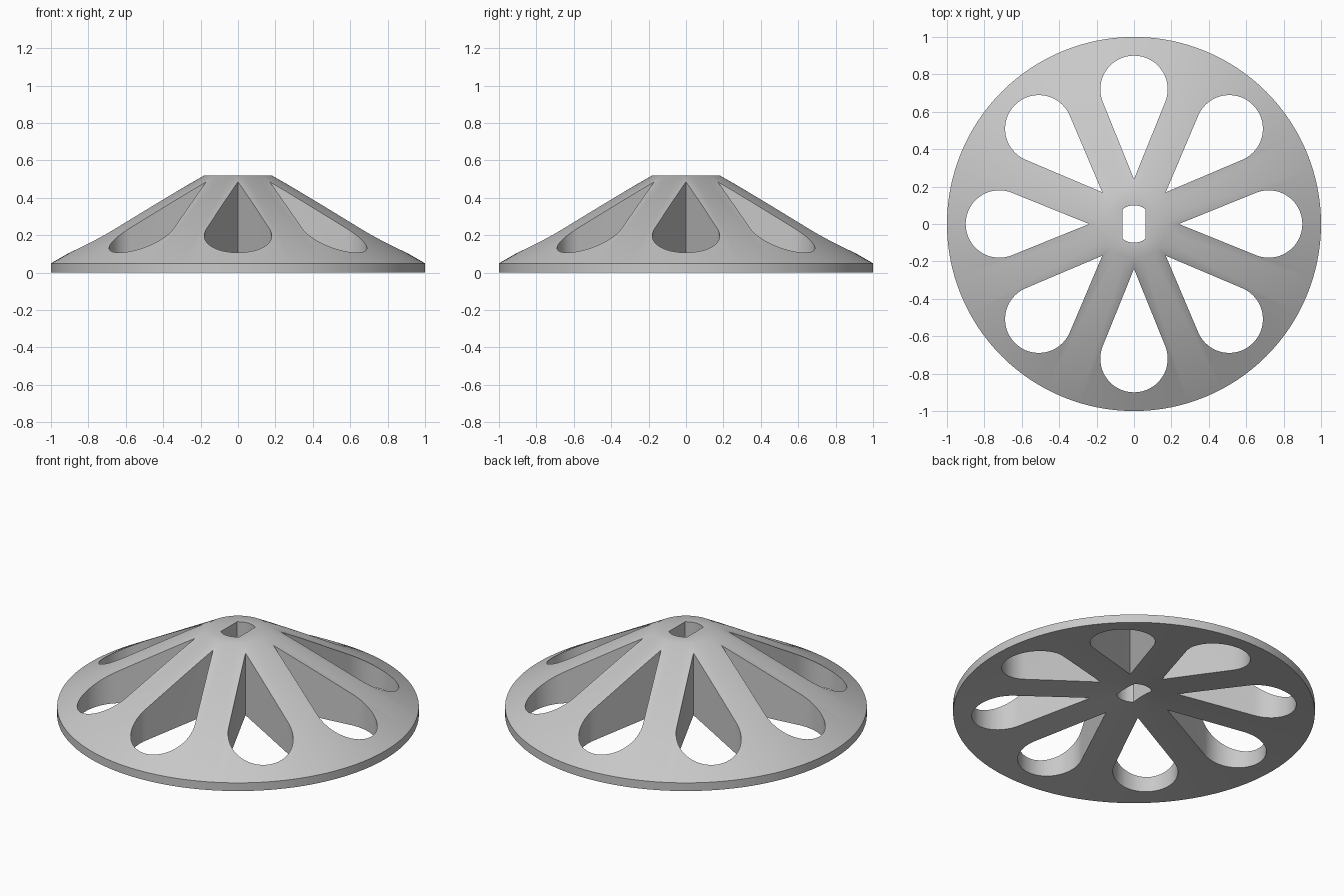
import bpy
import bmesh
from math import sin, cos, tau, radians, sqrt, asin
from mathutils import Vector, Matrix

SEGMENTS = 128
SLOTS = 8
RIM_HEIGHT, TOP_HEIGHT, DISH_HEIGHT = 0.05, 0.52, 0.14
TOP_RADIUS = 0.18
SLOT_TIP, SLOT_CENTRE, SLOT_RADIUS = 0.24, 0.72, 0.18
BORE_RADIUS, BORE_HALF_WIDTH = 0.1, 0.062

default_cube = bpy.data.objects.get("Cube")
if default_cube:
    bpy.data.objects.remove(default_cube, do_unlink=True)


def make_material(name, colour):
    mat = bpy.data.materials.new(name)
    mat.use_nodes = True
    mat.diffuse_color = colour
    mat.node_tree.nodes["Principled BSDF"].inputs["Base Color"].default_value = colour
    return mat


def make_object(name, bm, mat):
    bmesh.ops.recalc_face_normals(bm, faces=bm.faces)
    mesh = bpy.data.meshes.new(name)
    bm.to_mesh(mesh)
    bm.free()
    mesh.materials.append(mat)
    obj = bpy.data.objects.new(name, mesh)
    bpy.context.collection.objects.link(obj)
    return obj


def lathe(profile):
    """Spin a (radius, height) profile around the z axis."""
    bm = bmesh.new()
    verts = [bm.verts.new((r, 0, z)) for r, z in profile]
    edges = [bm.edges.new(pair) for pair in zip(verts, verts[1:])]
    bmesh.ops.spin(bm, geom=verts + edges, cent=(0, 0, 0), axis=(0, 0, 1),
                   angle=tau, steps=SEGMENTS, use_duplicate=False)
    bmesh.ops.remove_doubles(bm, verts=bm.verts, dist=0.0001)
    return bm


def add_prism(bm, outline, turn=0.0):
    """Add an upright prism that passes through the whole height."""
    rot = Matrix.Rotation(turn, 3, 'Z')
    base = [bm.verts.new(rot @ Vector((x, y, -0.2))) for x, y in outline]
    face = bm.faces.new(base)
    grown = bmesh.ops.extrude_face_region(bm, geom=[face])["geom"]
    top = [v for v in grown if isinstance(v, bmesh.types.BMVert)]
    bmesh.ops.translate(bm, verts=top, vec=(0, 0, 1))


def arc(cx, radius, start, end, steps):
    angles = [start + (end - start) * i / steps for i in range(steps + 1)]
    return [(cx + radius * cos(a), radius * sin(a)) for a in angles]


grey = make_material("light grey", (0.58, 0.58, 0.58, 1))

# Conical wheel with a thin rim and a shallow dished underside
wheel = make_object("conical_wheel", lathe([
    (0, DISH_HEIGHT), (1, 0), (1, RIM_HEIGHT),
    (TOP_RADIUS, TOP_HEIGHT), (0, TOP_HEIGHT)]), grey)

# Teardrop slots: a round outer end with tangents meeting at the inner tip
cut = bmesh.new()
half_arc = tau / 4 + asin(SLOT_RADIUS / (SLOT_CENTRE - SLOT_TIP))
teardrop = [(SLOT_TIP, 0)] + arc(SLOT_CENTRE, SLOT_RADIUS, -half_arc, half_arc, 40)
for i in range(SLOTS):
    add_prism(cut, teardrop, tau * i / SLOTS)

# Shaft bore: a circle with two flat sides
corner = asin(sqrt(BORE_RADIUS ** 2 - BORE_HALF_WIDTH ** 2) / BORE_RADIUS)
add_prism(cut, arc(0, BORE_RADIUS, corner, tau / 2 - corner, 12)
          + arc(0, BORE_RADIUS, tau / 2 + corner, tau - corner, 12))

cutter = make_object("slot_cutter", cut, grey)
cutter.hide_render = True

# Cut the openings and discard the cutter
bpy.ops.object.select_all(action='DESELECT')
bpy.context.view_layer.objects.active = wheel
wheel.select_set(True)
boolean = wheel.modifiers.new("openings", 'BOOLEAN')
boolean.operation = 'DIFFERENCE'
boolean.solver = 'EXACT'
boolean.object = cutter
bpy.ops.object.modifier_apply(modifier=boolean.name)
bpy.data.objects.remove(cutter, do_unlink=True)
bpy.ops.object.shade_smooth_by_angle(angle=radians(35))
